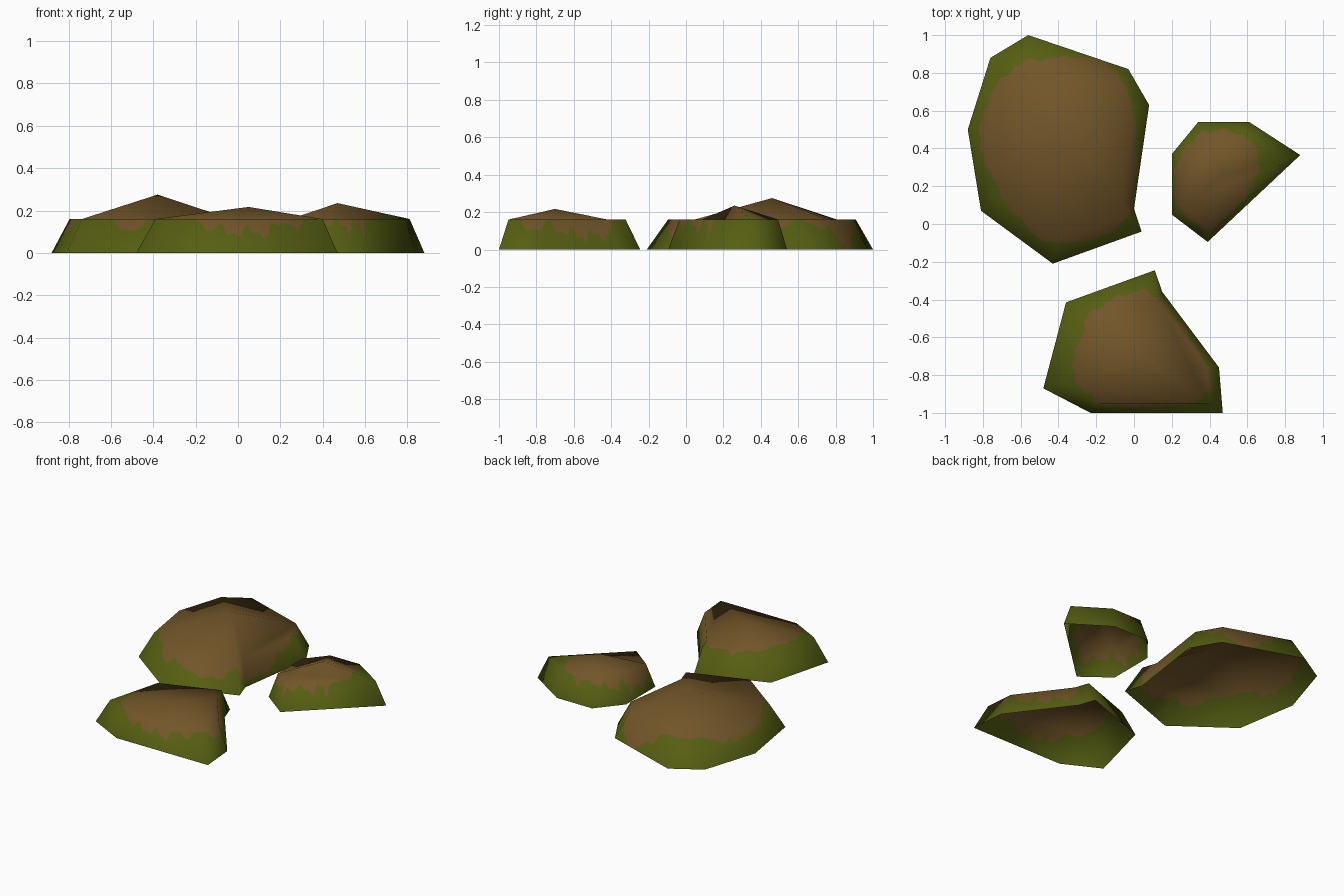
import bpy, bmesh, math
from mathutils import Vector
from mathutils.geometry import intersect_line_line_2d

if "Cube" in bpy.data.objects:
    bpy.data.objects.remove(bpy.data.objects["Cube"])

RIM_Z, RIM_SCALE, RAYS = 0.16, 0.83, 96


def material(name, rgb):
    m = bpy.data.materials.new(name)
    m.diffuse_color = (*rgb, 1)
    m.use_nodes = True
    m.node_tree.nodes["Principled BSDF"].inputs["Base Color"].default_value = m.diffuse_color
    return m


MOSS = material("moss_green", (0.092, 0.112, 0.006))
EARTH = material("earth_brown", (0.168, 0.092, 0.022))


def patch_radius(centre, patch, a):
    """Distance from the centre to the earth patch's border, with a drippy wobble."""
    far = centre + 3 * Vector((math.cos(a), math.sin(a)))
    best = 0
    for p, q in zip(patch, patch[1:] + patch[:1]):
        hit = intersect_line_line_2d(centre, far, Vector(p), Vector(q))
        if hit:
            best = max(best, (hit - centre).length)
    return best + 0.008 * math.sin(13 * a) + 0.006 * math.sin(29 * a + 1)


def mound(name, base, cut_corners, apex, patch):
    apex = Vector(apex)
    centre = apex.xy
    bm = bmesh.new()
    # sloping sides, open underneath (outline runs clockwise)
    low = [bm.verts.new((x, y, 0)) for x, y in base]
    rim = [bm.verts.new((*centre.lerp(v.co.xy, RIM_SCALE), RIM_Z)) for v in low]
    n = len(base)
    for i in range(n):
        j = (i + 1) % n
        bm.faces.new((low[j], low[i], rim[i], rim[j]))
    # level corner facets, then a shallow peak over the remaining rim points
    for i in cut_corners:
        bm.faces.new((rim[(i + 1) % n], rim[i], rim[i - 1]))
    ring = [rim[i] for i in range(n) if i not in cut_corners]
    top = bm.verts.new(apex)
    for p, q in zip(ring, ring[1:] + ring[:1]):
        bm.faces.new((q, p, top))
    # keep the smooth normals of the simple form through the colour cuts
    bm.normal_update()
    layer = bm.verts.layers.float_vector.new("form_normal")
    for v in bm.verts:
        v[layer] = v.normal

    # cut into wedges, then cut each wedge along the patch border
    def bisect(faces, co, no):
        geom = set(faces)
        for f in faces:
            geom.update(f.edges)
            geom.update(f.verts)
        bmesh.ops.bisect_plane(bm, geom=list(geom), dist=1e-5,
                               plane_co=(*co, 0), plane_no=(*no, 0))

    step = 2 * math.pi / RAYS
    for k in range(RAYS // 2):
        bisect(bm.faces[:], centre, (-math.sin(k * step), math.cos(k * step)))

    def wedge(f):
        d = f.calc_center_median().xy - centre
        return int((math.atan2(d.y, d.x) % (2 * math.pi)) / step) % RAYS

    border = [centre + patch_radius(centre, patch, k * step)
              * Vector((math.cos(k * step), math.sin(k * step))) for k in range(RAYS)]
    for k in range(RAYS):
        p, q = border[k], border[(k + 1) % RAYS]
        out = Vector((q.y - p.y, p.x - q.x))
        bisect([f for f in bm.faces if wedge(f) == k], p, out.normalized())
    for f in bm.faces:
        k = wedge(f)
        p, q = border[k], border[(k + 1) % RAYS]
        out = Vector((q.y - p.y, p.x - q.x))
        f.material_index = 1 if (f.calc_center_median().xy - p).dot(out) < 0 else 0
        f.smooth = True

    bm.verts.ensure_lookup_table()
    normals = [v[layer].normalized() for v in bm.verts]
    me = bpy.data.meshes.new(name)
    bm.to_mesh(me)
    bm.free()
    me.materials.append(MOSS)
    me.materials.append(EARTH)
    me.normals_split_custom_set_from_vertices(normals)
    bpy.context.collection.objects.link(bpy.data.objects.new(name, me))


mound("large_mound",
      [(-.56, 1), (-.03, .82), (.08, .63), (0, .08), (.04, -.04),
       (-.43, -.21), (-.81, .07), (-.88, .5), (-.76, .88)],
      (0, 2, 5, 7), (-.38, .46, .275),
      [(-.56, .87), (-.22, .89), (-.08, .81), (0, .6), (.02, .3), (-.01, .08), (-.1, -.05),
       (-.38, -.11), (-.5, -.08), (-.62, .04), (-.73, .2), (-.82, .4), (-.8, .6), (-.7, .78)])

mound("front_mound",
      [(.11, -.245), (.15, -.36), (.45, -.76), (.47, -1), (-.23, -1), (-.48, -.87), (-.36, -.415)],
      (0, 2, 4), (.05, -.7, .217),
      [(.04, -.35), (.15, -.4), (.28, -.57), (.41, -.78), (.4, -.88), (.32, -.95), (.1, -.97),
       (-.15, -.965), (-.28, -.88), (-.33, -.75), (-.28, -.6), (-.24, -.47), (-.08, -.38)])

mound("small_mound",
      [(.34, .54), (.61, .54), (.88, .365), (.39, -.095), (.2, .05), (.2, .37)],
      (1, 3, 5), (.47, .26, .235),
      [(.36, .49), (.5, .5), (.64, .43), (.66, .28), (.6, .14), (.45, 0), (.38, -.05),
       (.27, .05), (.22, .1), (.215, .25), (.24, .36), (.3, .44)])
